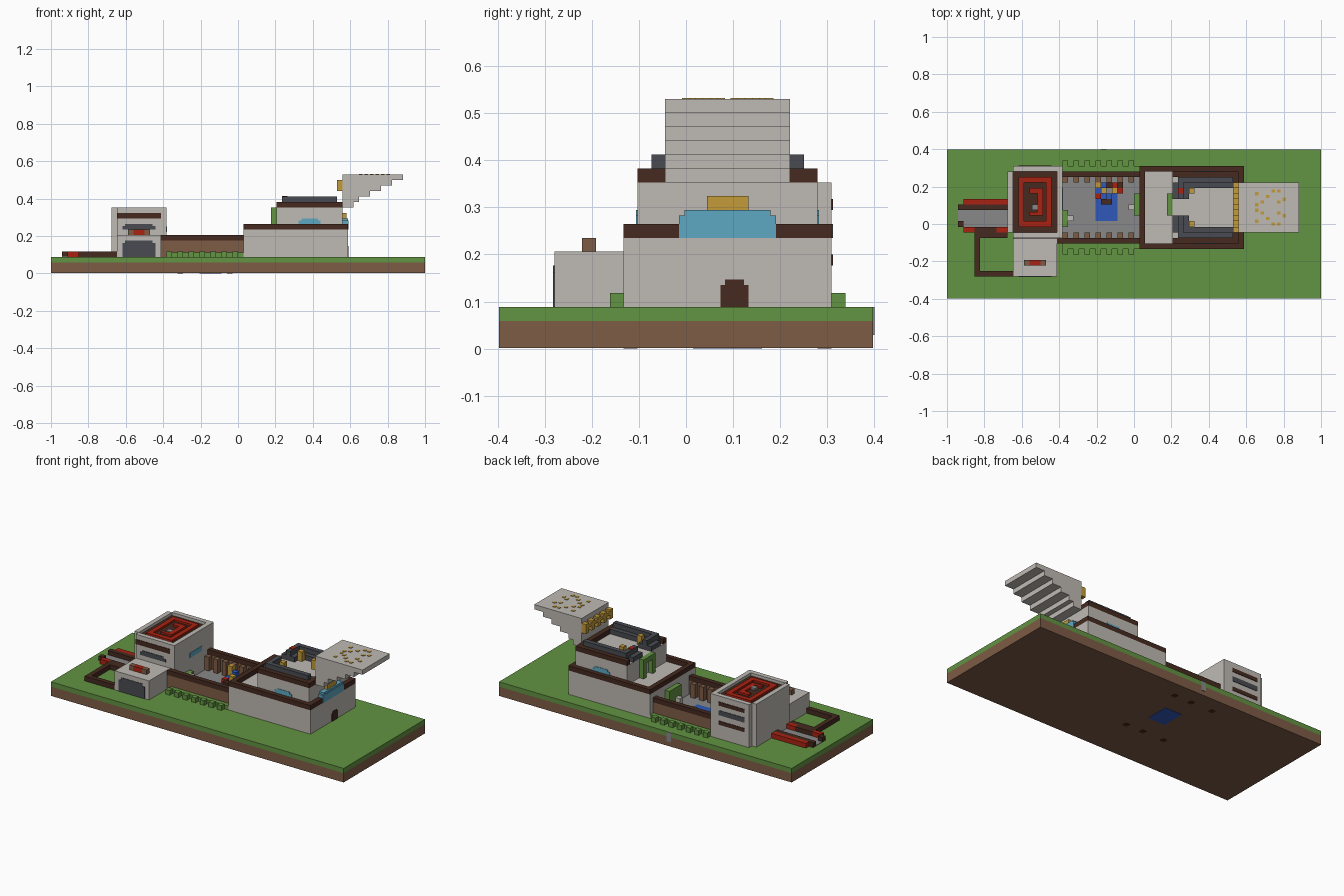
import bpy
import bmesh

cube = bpy.data.objects.get("Cube")
if cube:
    bpy.data.objects.remove(cube, do_unlink=True)

UNIT = 1 / 34          # size of one building block
DEPTH = 27             # blocks from front to back
EPS = 0.1              # thickness of painted plates, in blocks


def linear(c):
    c /= 255
    return c / 12.92 if c <= 0.04045 else ((c + 0.055) / 1.055) ** 2.4


def material(name, hexcode):
    rgb = [linear(v) for v in bytes.fromhex(hexcode)]
    mat = bpy.data.materials.new(name)
    mat.use_nodes = True
    mat.diffuse_color = (*rgb, 1)
    mat.node_tree.nodes["Principled BSDF"].inputs["Base Color"].default_value = (*rgb, 1)
    return mat


GRASS = material("grass green", "629342")
EARTH = material("earth brown", "7e5c46")
STONE = material("pale stone", "bfbab4")
TIMBER = material("dark timber", "452a20")
GLASS = material("window blue", "5fa8c2")
GOLD = material("gold", "c49b3a")
RED = material("red", "aa2212")
SLATE = material("dark slate", "484b51")
PAVING = material("grey paving", "898989")
WATER = material("deep blue", "3059b8")


def part(name, mat, *boxes):
    """One object made of boxes, each given as x, y and z block ranges."""
    bm = bmesh.new()
    for x, y, z in boxes:
        made = bmesh.ops.create_cube(bm, size=1)["verts"]
        for v in made:
            v.co = [(a + b) / 2 + c * (b - a) for (a, b), c in zip((x, y, z), v.co)]
            v.co.y -= DEPTH / 2
            v.co *= UNIT
    mesh = bpy.data.meshes.new(name)
    bm.to_mesh(mesh)
    bm.free()
    mesh.materials.append(mat)
    obj = bpy.data.objects.new(name, mesh)
    bpy.context.collection.objects.link(obj)
    return obj


def cell(x, y, z, w=1, d=1, h=1):
    return (x, x + w), (y, y + d), (z, z + h)


def ring(x, y, z, t=1):
    """Four boxes forming a rectangular border."""
    (a, b), (c, d) = x, y
    return [((a, b), (c, c + t), z), ((a, b), (d - t, d), z),
            ((a, a + t), (c + t, d - t), z), ((b - t, b), (c + t, d - t), z)]


def front_plate(x, y, z):
    return x, (y - EPS, y), z


def back_plate(x, y, z):
    return x, (y, y + EPS), z


# Ground slab, with the pool and hedge roots showing underneath
part("ground_soil", EARTH, ((-34, 34), (0, DEPTH), (EPS / 2, 2)))
part("ground_grass", GRASS, ((-34, 34), (0, DEPTH), (2, 3)))
part("pool_base", WATER, ((-7, -3), (14, 19), (0, EPS)))
part("wall_footings", TIMBER, *[cell(x, y, 0, h=EPS) for x in (-11, -6, -2) for y in (9, 23)])
part("drain", PAVING, back_plate((-6, -5), DEPTH, (1, 3)))

# Tower
part("tower_body", STONE, ((-22, -13), (11, 24), (3, 11)), ((-23, -22), (12, 23), (3, 12)))
part("tower_rim", STONE, ((-22, -13), (11, 12), (11, 12)), ((-22, -13), (23, 24), (11, 12)),
     ((-14, -13), (12, 23), (11, 12)))
part("tower_roof", TIMBER, ((-22, -14), (12, 23), (11, 11.4)))
part("roof_spiral", RED, *ring((-21, -15), (13, 22), (11, 11.8)),
     ((-19, -16.5), (19, 20), (11, 11.8)), ((-17.5, -16.5), (15, 19), (11, 11.8)),
     ((-19, -17.5), (15, 15.7), (11, 11.8)))
part("roof_vent", PAVING, cell(-18.5, 16, 11, h=0.8))
part("tower_timber_slots", TIMBER, front_plate((-22, -14), 11, (10, 11)),
     *[back_plate((-21, -15), 24, (k, k + 0.8)) for k in (6, 10)])
part("tower_slate_slots", SLATE, front_plate((-21, -15), 11, (8, 8.6)),
     front_plate((-20.5, -15.5), 11, (8.6, 9)), back_plate((-21, -15), 24, (8, 9)))
part("tower_window", GLASS, ((-13, -13 + EPS), (16, 20), (7.5, 8.5)))

# Gatehouse
part("gatehouse", STONE, ((-22, -14), (4, 11), (3, 7)))
part("gate_door", SLATE, front_plate((-21, -15), 4, (3, 5.5)),
     front_plate((-20.5, -15.5), 4, (5.5, 6)))
part("gate_sign_ends", EARTH, cell(-20, 6, 7), cell(-17, 6, 7))
part("gate_sign", RED, cell(-19, 6, 7, w=2))

# Courtyard walls with posts on the inside, and hedges outside
for side, wall, post, strip, tooth in (("front", 10, 11, 9, 8), ("back", 22, 21, 23, 24)):
    part(side + "_wall", EARTH, cell(-14, wall, 3, w=15, h=3))
    part(side + "_wall_cap", TIMBER, cell(-14, wall, 6, w=15))
    part(side + "_wall_posts", EARTH, *[cell(x, post, 3, h=3) for x in range(-13, 1, 2)])
    part(side + "_hedge", GRASS, cell(-13, strip, 3, w=14, h=0.8),
         *[cell(x, tooth, 3) for x in range(-13, 1, 2)])

# Courtyard floor, pool and market goods
part("courtyard_floor", PAVING, ((-13, 1), (11, 22), (3, 3 + EPS)))
part("pool", WATER, ((-7, -3), (14, 19), (3, 3.2)))
part("market_counter", TIMBER, cell(-6, 17, 3, w=2), cell(-7, 20, 3, w=5))
part("gold_goods", GOLD, cell(-7, 20, 4, h=2), cell(-4, 19, 3, h=2), cell(-6, 19, 3, h=1.5))
part("red_goods", RED, cell(-4, 20, 4), cell(-7, 18, 3), cell(-3, 19, 3))
part("blue_goods", WATER, cell(-6, 20, 4), cell(-7, 19, 3), cell(-5, 18, 3))
part("lanterns", STONE, cell(-12, 14, 3, h=2), cell(-1, 16, 3, h=2))
part("tower_planter", GRASS, cell(-13, 13, 3, d=3, h=2))

# Keep, lower storey
part("keep_lower", STONE, ((1, 20), (9, 24), (3, 8)))
part("keep_lower_trim", TIMBER, *ring((1, 20), (9, 24), (8, 9)))
part("keep_door", TIMBER, ((20, 20 + EPS), (16, 18), (3, 4.6)),
     ((20, 20 + EPS), (16.3, 17.7), (4.6, 5)))
part("keep_vines", GRASS, ((0, 1), (15, 19), (3, 7)), cell(6, 15, 8, h=4), cell(6, 18, 8, h=4),
     cell(6, 16, 11, d=2))

# Keep, upper storey
part("keep_upper", STONE, ((7, 19), (10, 23), (8, 12)))
part("keep_upper_trim", TIMBER, cell(7, 10, 12, w=12), cell(7, 22, 12, w=12),
     cell(18, 11, 12, d=11))
part("battlements", SLATE, cell(8, 11, 12, w=10, h=2), cell(8, 21, 12, w=10, h=2),
     cell(10, 12, 12, w=8), cell(10, 20, 12, w=8),
     *[cell(7, y, 12, w=3, d=3) for y in (12, 18)], cell(8, 12, 13, d=3), cell(8, 18, 13, d=3))
part("keep_side_windows", GLASS,
     *[plate(x, y, z) for plate, y in ((front_plate, 10), (back_plate, 23))
       for x, z in (((11, 15), (9, 9.6)), ((11.5, 14.5), (9.6, 10)))])
part("keep_end_window", GLASS, ((19, 20 + EPS), (13, 20), (8, 9.6)),
     ((19, 20), (13.4, 19.6), (9.6, 10)))
part("end_window_crest", GOLD, ((19, 19.7), (15, 18), (10, 11)))
part("terrace_lamps", GOLD, cell(10, 19, 12, h=2), cell(10, 13, 12, h=2))
part("terrace_flag", RED, cell(8, 19, 14, h=EPS))

# Stepped overhang with gold inlay
part("overhang", STONE, *[((19, end), (12, 21), (12 + k, 13 + k))
                          for k, end in enumerate((21, 22, 24, 26, 28, 30))])
half = [(23, 1), (24, 2), (25, 3), (26, 3), (24, 0), (22, 0.5), (26, 1), (27, 1.5), (22, 2.5)]
part("overhang_inlay", GOLD, *[cell(x, 16.2 + s * y, 18, w=0.6, d=0.6, h=EPS)
                               for x, y in half for s in (-1, 1) if y])
part("overhang_crest", GOLD, cell(18, 12, 16, d=9, h=0.6),
     *[cell(18, y, 15, h=2) for y in range(12, 21, 2)])

# Yard beside the tower
part("yard_fence", TIMBER, cell(-29, 11, 3, w=6), cell(-29, 4, 3, d=7), cell(-28, 4, 3, w=6))
part("yard_paving", PAVING, cell(-32, 13, 3, w=9, d=3, h=EPS))
part("yard_timber", TIMBER, cell(-32, 16, 3, w=9), cell(-29, 12, 3, w=4), cell(-32, 13, 3))
part("yard_red_rails", RED, cell(-31, 17, 3, w=8), cell(-31, 12, 3, w=2), cell(-25, 12, 3, w=2))
